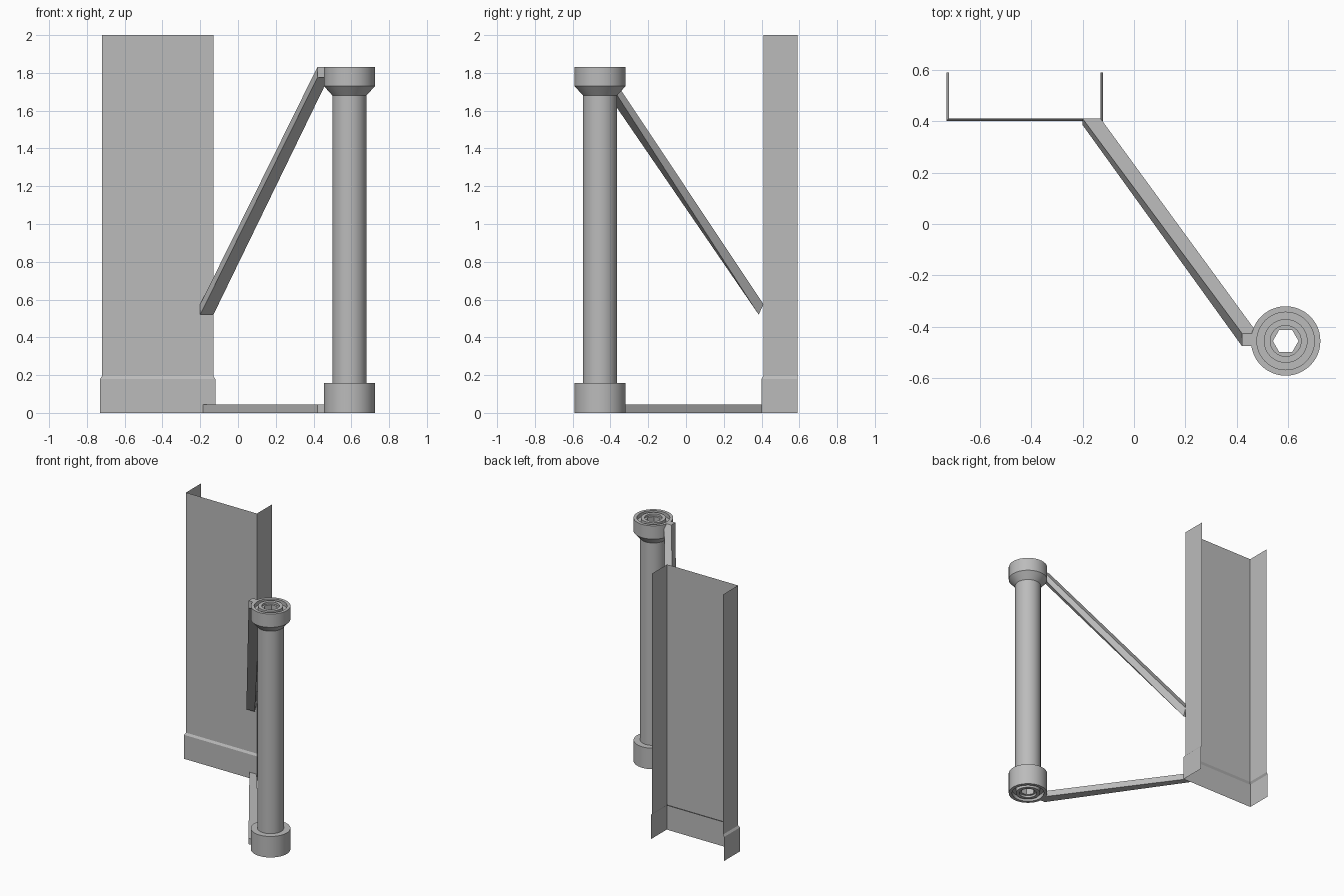
import bpy, bmesh, math

if "Cube" in bpy.data.objects:
    bpy.data.objects.remove(bpy.data.objects["Cube"])

grey = bpy.data.materials.new("light_grey")
grey.diffuse_color = (0.5, 0.5, 0.5, 1)
grey.use_nodes = True
grey.node_tree.nodes["Principled BSDF"].inputs["Base Color"].default_value = grey.diffuse_color


def add_mesh(name, verts, faces, smooth=False, solid=True):
    mesh = bpy.data.meshes.new(name)
    mesh.from_pydata(verts, [], faces)
    mesh.materials.append(grey)
    obj = bpy.data.objects.new(name, mesh)
    bpy.context.collection.objects.link(obj)
    if solid:
        bm = bmesh.new()
        bm.from_mesh(mesh)
        bmesh.ops.recalc_face_normals(bm, faces=bm.faces)
        bm.to_mesh(mesh)
        bm.free()
    if smooth:
        bpy.ops.object.select_all(action='DESELECT')
        obj.select_set(True)
        bpy.context.view_layer.objects.active = obj
        bpy.ops.object.shade_smooth_by_angle(angle=math.radians(28))
    return obj


def lathe(name, profile, centre, n=48):
    """Closed ring profile of (radius, z, is_hexagonal) spun about a vertical axis."""
    verts, faces = [], []
    for r, z, hexed in profile:
        for i in range(n):
            a = 2 * math.pi * i / n
            k = r
            if hexed:
                k *= math.cos(math.pi / 6) / math.cos(a % (math.pi / 3) - math.pi / 6)
            verts.append((centre[0] + k * math.cos(a), centre[1] + k * math.sin(a), z))
    m = len(profile)
    for j in range(m):
        q = (j + 1) % m
        for i in range(n):
            p = (i + 1) % n
            faces.append((j * n + i, j * n + p, q * n + p, q * n + i))
    return add_mesh(name, verts, faces, smooth=True)


def loft(name, rings):
    """Bar through a series of four-cornered sections."""
    verts = [v for ring in rings for v in ring]
    faces = [(3, 2, 1, 0), tuple(range(len(verts) - 4, len(verts)))]
    for j in range(len(rings) - 1):
        for i in range(4):
            p = (i + 1) % 4
            faces.append((4 * j + i, 4 * j + p, 4 * j + 4 + p, 4 * j + 4 + i))
    return add_mesh(name, verts, faces)


# Hollow post with end caps, grooved ends and a hexagonal bore
TOP = 1.83
outside = [(0.135, 0, 0), (0.135, 0.158, 0), (0.09, 0.158, 0), (0.09, 1.68, 0),
           (0.135, 1.73, 0), (0.135, TOP, 0)]
top_end = [(0.112, TOP, 0), (0.112, TOP - 0.03, 0), (0.085, TOP - 0.03, 0),
           (0.085, TOP, 0), (0.06, TOP, 0), (0.06, TOP - 0.015, 0), (0.05, TOP - 0.015, 1)]
bottom_end = [(r, TOP - z, h) for r, z, h in reversed(top_end)]
lathe("post", outside + top_end + bottom_end, (0.59, -0.455))

# Channel-shaped panel sheet with a flared foot
levels = [(0, 0.01), (0.18, 0.01), (0.195, 0), (2.0, 0)]
verts, faces = [], []
for z, f in levels:
    verts += [(-0.72 - f, 0.59, z), (-0.72 - f, 0.41 - f, z),
              (-0.13 + f, 0.41 - f, z), (-0.13 + f, 0.59, z)]
for j in range(3):
    for i in range(3):
        faces.append((4 * j + i, 4 * j + i + 1, 4 * j + 5 + i, 4 * j + 4 + i))
add_mesh("channel_panel", verts, faces, solid=False)

# Sloping brace with a short tab into the top cap
loft("upper_brace", [
    [(-0.2, 0.41, 0.575), (-0.13, 0.41, 0.575), (-0.13, 0.385, 0.52), (-0.2, 0.385, 0.52)],
    [(0.42, -0.425, 1.83), (0.48, -0.425, 1.83), (0.48, -0.425, 1.775), (0.42, -0.475, 1.775)],
])
loft("upper_tab", [
    [(x, -0.425, 1.83), (x, -0.475, 1.83), (x, -0.475, 1.775), (x, -0.425, 1.775)]
    for x in (0.42, 0.475)])

# Level brace at the floor with its tab
loft("lower_brace", [
    [(-0.185, 0.40, 0), (-0.125, 0.40, 0), (-0.125, 0.40, 0.045), (-0.185, 0.40, 0.045)],
    [(0.42, -0.475, 0), (0.475, -0.425, 0), (0.475, -0.425, 0.045), (0.42, -0.475, 0.045)],
    [(0.475, -0.475, 0), (0.476, -0.425, 0), (0.476, -0.425, 0.045), (0.475, -0.475, 0.045)],
])
